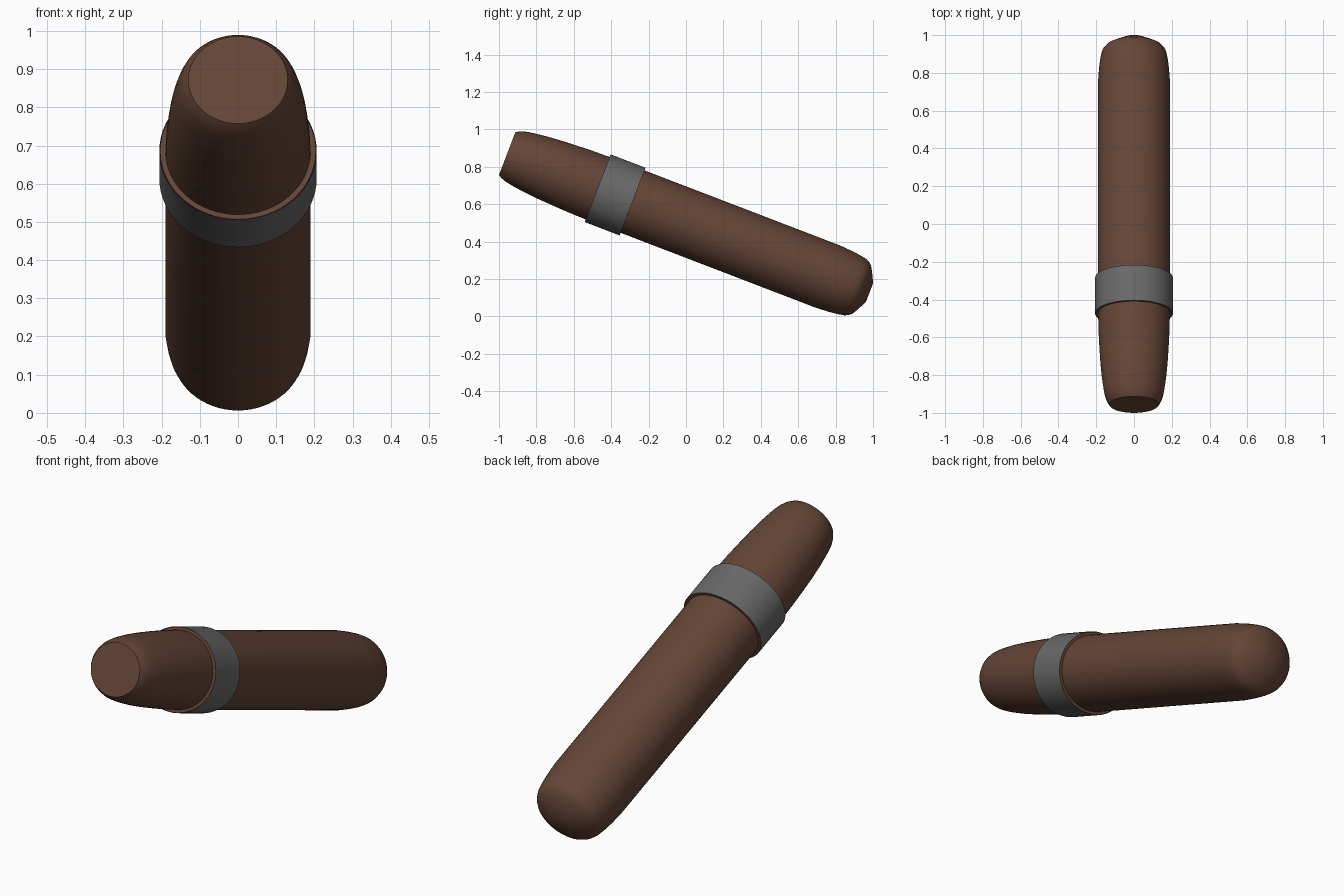
import bpy, math
from mathutils import Matrix

if "Cube" in bpy.data.objects:
    bpy.data.objects.remove(bpy.data.objects["Cube"])

TILT = math.radians(21)
FLAT = 0.94                      # section slightly flattened vertically
ORIGIN = (0, -0.379, 0.65)       # centre of the band on the axis
SIDES = 64


def lathe(name, profile, color=None, caps=True):
    """Spin (distance along axis, radius) pairs round the tilted axis."""
    verts, faces = [], []
    for s, r in profile:
        for i in range(SIDES):
            a = 2 * math.pi * i / SIDES
            verts.append((r * math.cos(a), s, FLAT * r * math.sin(a)))
    for k in range(len(profile) - 1):
        for i in range(SIDES):
            j = (i + 1) % SIDES
            a, b = k * SIDES, (k + 1) * SIDES
            faces.append((a + i, b + i, b + j, a + j))
    if caps:
        faces.append(tuple(range(SIDES)))
        last = (len(profile) - 1) * SIDES
        faces.append(tuple(last + i for i in reversed(range(SIDES))))
    mesh = bpy.data.meshes.new(name)
    mesh.from_pydata(verts, [], faces)
    mesh.transform(Matrix.Translation(ORIGIN) @ Matrix.Rotation(-TILT, 4, 'X'))
    ob = bpy.data.objects.new(name, mesh)
    bpy.context.collection.objects.link(ob)
    if color:
        mat = bpy.data.materials.new(name)
        mat.diffuse_color = color
        mat.use_nodes = True
        mat.node_tree.nodes["Principled BSDF"].inputs["Base Color"].default_value = mat.diffuse_color
        mesh.materials.append(mat)
    bpy.ops.object.select_all(action='DESELECT')
    ob.select_set(True)
    bpy.context.view_layer.objects.active = ob
    bpy.ops.object.shade_smooth_by_angle(angle=math.radians(35))
    return ob


# Rolled body: cut front end, raised seat under the band, rounded far end
lathe("cigar_body", [
    (-0.618, 0.130), (-0.600, 0.142), (-0.575, 0.152), (-0.53, 0.161),
    (-0.457, 0.171), (-0.38, 0.178), (-0.30, 0.183), (-0.20, 0.188),
    (-0.10, 0.190), (-0.10, 0.204), (0.10, 0.204), (0.10, 0.190),
    (1.22, 0.190), (1.29, 0.185), (1.34, 0.179), (1.375, 0.172),
    (1.395, 0.163), (1.412, 0.148), (1.43, 0.115), (1.457, 0.058),
], (0.13, 0.06, 0.037, 1))

# Paper band wrapped round the seat
lathe("paper_band", [(-0.10, 0.206), (0.10, 0.206)],
      (0.14, 0.14, 0.14, 1), caps=False)
